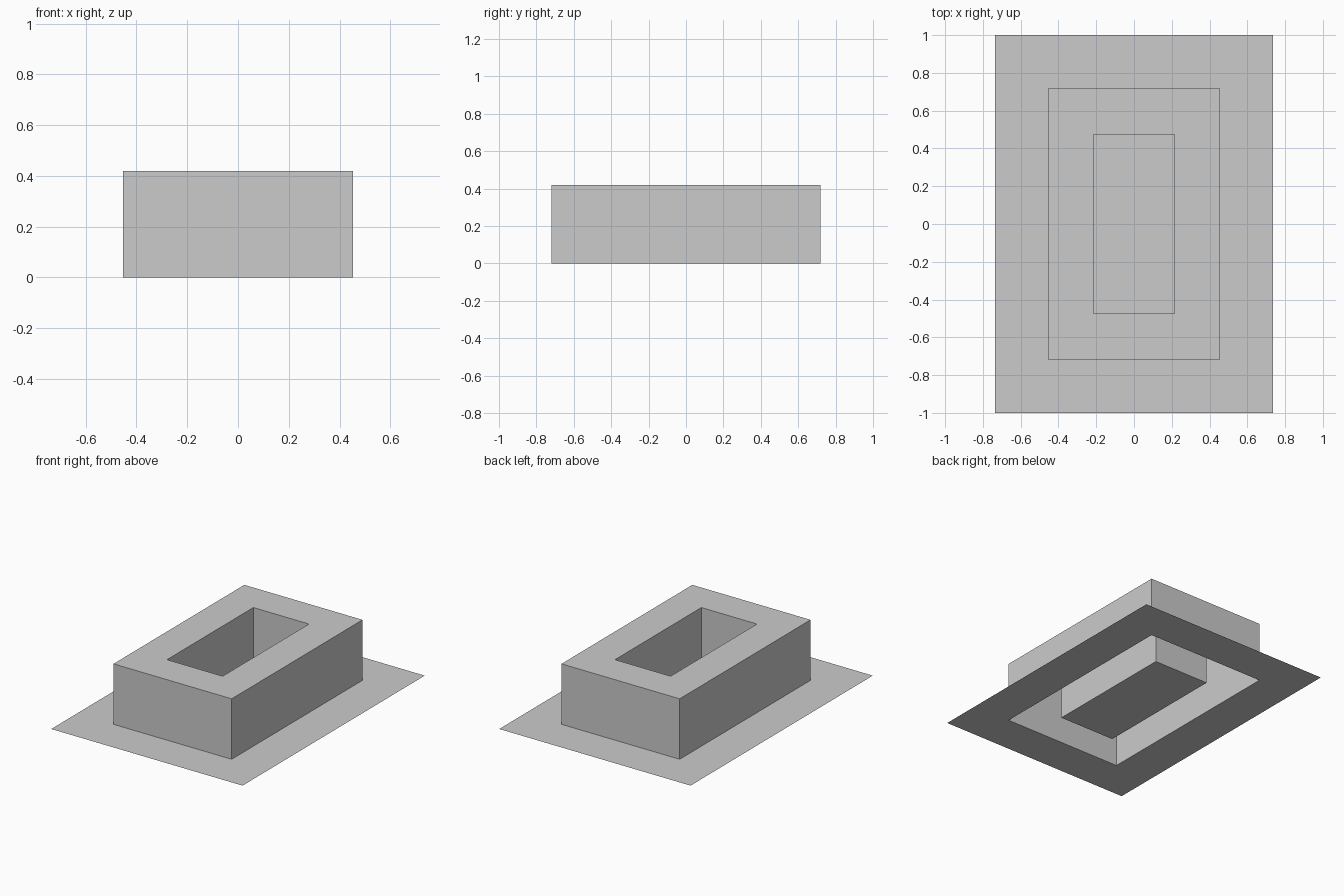
import bpy
import bmesh

cube = bpy.data.objects.get("Cube")
if cube:
    bpy.data.objects.remove(cube, do_unlink=True)

HEIGHT = 0.42
FLANGE = (0.735, 1.0)     # half sizes in x and y
BLOCK = (0.454, 0.718)
POCKET = (0.214, 0.474)

grey = bpy.data.materials.new("plain grey")
grey.use_nodes = True
colour = (0.6, 0.6, 0.6, 1)
grey.diffuse_color = colour
grey.node_tree.nodes["Principled BSDF"].inputs["Base Color"].default_value = colour


def rectangle(bm, half, z):
    """Counter-clockwise rectangular loop of vertices."""
    corners = ((-1, -1), (1, -1), (1, 1), (-1, 1))
    return [bm.verts.new((sx * half[0], sy * half[1], z)) for sx, sy in corners]


def sheet(name, sections, closed=False):
    """Thin surface bridging successive rectangles, optionally capped at the end."""
    bm = bmesh.new()
    loops = [rectangle(bm, half, z) for half, z in sections]
    for a, b in zip(loops, loops[1:]):
        for i in range(4):
            j = (i + 1) % 4
            bm.faces.new((a[i], a[j], b[j], b[i]))
    if closed:
        bm.faces.new(loops[-1])
    mesh = bpy.data.meshes.new(name)
    bm.to_mesh(mesh)
    bm.free()
    mesh.materials.append(grey)
    obj = bpy.data.objects.new(name, mesh)
    bpy.context.collection.objects.link(obj)
    return obj


# Flat base sheet with an opening under the block
sheet("base_flange", [(FLANGE, 0), (BLOCK, 0)])
# Outer walls and the flat rim on top
sheet("block_shell", [(BLOCK, 0), (BLOCK, HEIGHT), (POCKET, HEIGHT)])
# Sunken pocket reaching down to the base level
sheet("inner_pocket", [(POCKET, HEIGHT), (POCKET, 0)], closed=True)
